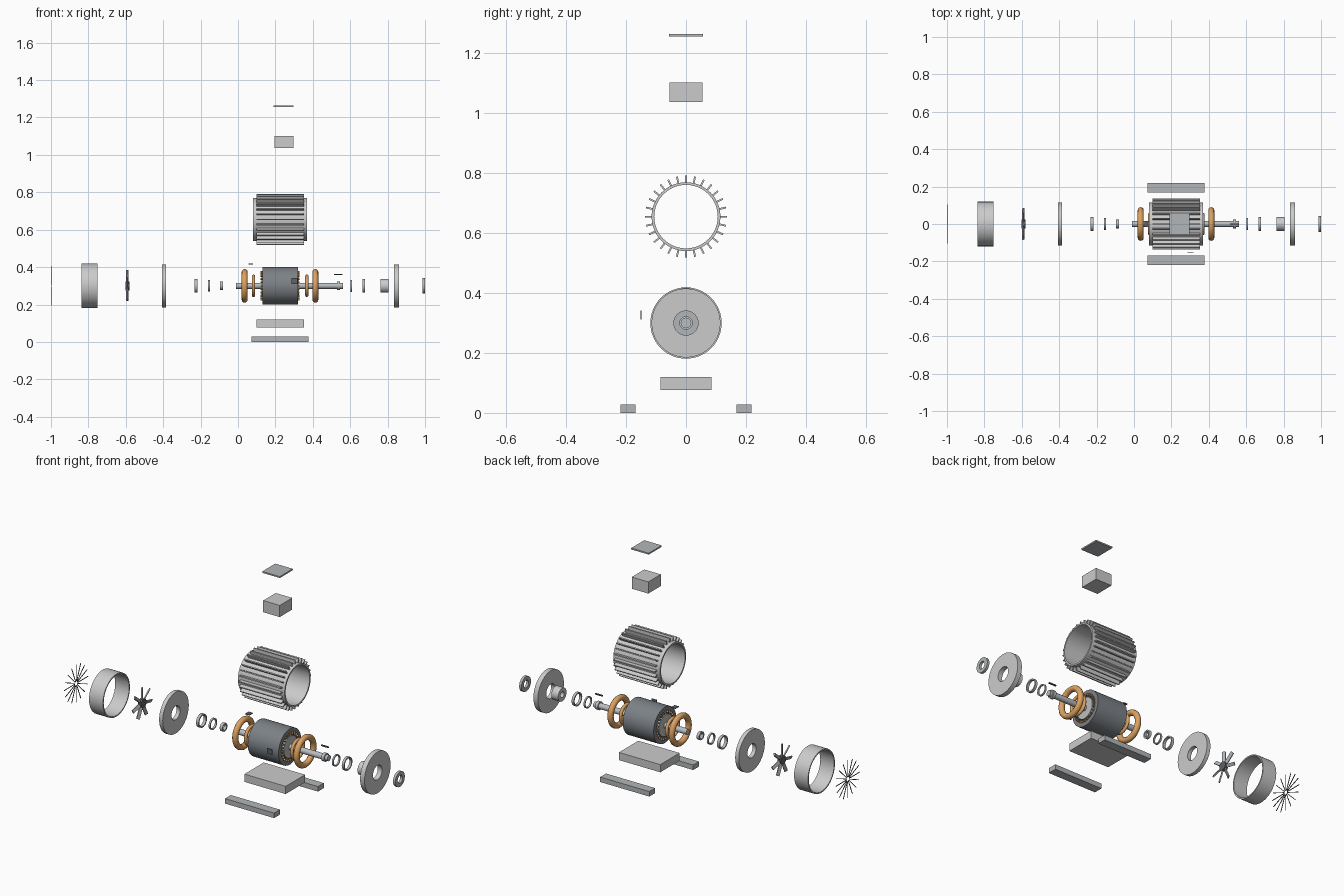
import bpy, bmesh, math
from mathutils import Matrix

if "Cube" in bpy.data.objects:
    bpy.data.objects.remove(bpy.data.objects["Cube"])

AX = 0.30  # height of the motor axis


def mat(name, c):
    m = bpy.data.materials.new(name)
    m.diffuse_color = (*c, 1)
    m.use_nodes = True
    m.node_tree.nodes["Principled BSDF"].inputs["Base Color"].default_value = m.diffuse_color
    return m


COPPER = mat("copper", (0.72, 0.36, 0.12))
IRON = mat("dark_iron", (0.20, 0.22, 0.24))
STEEL = mat("steel", (0.50, 0.52, 0.54))
PAINT = mat("grey_paint", (0.45, 0.47, 0.48))
BLACK = mat("black", (0.12, 0.12, 0.13))


def finish(name, bm, m=None, smooth=True):
    bmesh.ops.recalc_face_normals(bm, faces=bm.faces)
    me = bpy.data.meshes.new(name)
    bm.to_mesh(me)
    bm.free()
    ob = bpy.data.objects.new(name, me)
    bpy.context.collection.objects.link(ob)
    if m:
        me.materials.append(m)
    if smooth:
        bpy.context.view_layer.objects.active = ob
        ob.select_set(True)
        bpy.ops.object.shade_smooth_by_angle(angle=math.radians(35))
        ob.select_set(False)
    return ob


def lathe(name, prof, m=None, z=AX, n=48, closed=True):
    """Revolve an (x, radius) profile about the motor axis."""
    bm = bmesh.new()
    rings = []
    for i in range(n):
        a = 2 * math.pi * i / n
        rings.append([bm.verts.new((x, r * math.sin(a), z + r * math.cos(a))) for x, r in prof])
    k = len(prof)
    for i in range(n):
        p, q = rings[i], rings[(i + 1) % n]
        for j in range(k if closed else k - 1):
            bm.faces.new((p[j], p[(j + 1) % k], q[(j + 1) % k], q[j]))
    bmesh.ops.remove_doubles(bm, verts=bm.verts, dist=1e-6)
    return finish(name, bm, m)


def ring(name, x0, x1, ro, ri, m=None, **kw):
    return lathe(name, [(x0, ri), (x0, ro), (x1, ro), (x1, ri)], m, **kw)


def rod(name, x0, x1, r, m=None, **kw):
    return lathe(name, [(x0, 0), (x0, r), (x1, r), (x1, 0)], m, closed=False, **kw)


def torus(name, x, major, minor, m):
    c = [(x + minor * math.cos(t * math.pi / 6), major + minor * math.sin(t * math.pi / 6)) for t in range(12)]
    return lathe(name, c, m)


def add_box(bm, lo, hi, M=Matrix()):
    size = [h - l for l, h in zip(lo, hi)]
    mid = [(h + l) / 2 for l, h in zip(lo, hi)]
    bmesh.ops.create_cube(bm, size=1, matrix=M @ Matrix.Translation(mid) @ Matrix.Diagonal((*size, 1)))


def box(name, lo, hi, m=None):
    bm = bmesh.new()
    add_box(bm, lo, hi)
    return finish(name, bm, m, False)


def radial(name, n, lo, hi, m=None, z=AX, twist=0):
    """Repeat a box around the axis; its local z points outwards."""
    bm = bmesh.new()
    for i in range(n):
        M = Matrix.Translation((0, 0, z)) @ Matrix.Rotation(2 * math.pi * i / n, 4, 'X')
        add_box(bm, lo, hi, M @ Matrix.Translation(((lo[0] + hi[0]) / 2, 0, 0)) @ Matrix.Rotation(twist, 4, 'Z')
                @ Matrix.Translation((-(lo[0] + hi[0]) / 2, 0, 0)))
    return finish(name, bm, m, False)


# Fan end: grille, cover, fan and end bell
radial("fan_grille", 16, (-1.0, -0.0015, 0.012), (-0.997, 0.0015, 0.105), BLACK)
ring("fan_cover", -0.836, -0.75, 0.119, 0.112)
rod("fan_hub", -0.601, -0.581, 0.024, BLACK, n=32)
radial("fan_blades", 7, (-0.595, -0.009, 0.018), (-0.588, 0.009, 0.085), PAINT, twist=0.5)
ring("rear_end_bell", -0.406, -0.384, 0.115, 0.038)

# Bearings, seals and retaining rings on both sides
ring("rear_bearing_cap", -0.233, -0.217, 0.037, 0.030, STEEL)
ring("rear_seal", -0.160, -0.150, 0.031, 0.025, STEEL)
ring("rear_bearing", -0.097, -0.081, 0.023, 0.015, STEEL)
ring("front_bearing", 0.529, 0.546, 0.023, 0.015, STEEL)
ring("front_seal", 0.601, 0.610, 0.032, 0.026, STEEL)
ring("front_bearing_cap", 0.666, 0.680, 0.037, 0.030, STEEL)

# Rotor, stator and windings
rod("shaft", -0.012, 0.562, 0.016, STEEL, n=32)
rod("rotor", 0.125, 0.325, 0.060, STEEL)
ring("stator_core", 0.13, 0.32, 0.100, 0.074, IRON)
radial("stator_teeth", 24, (0.13, -0.004, 0.062), (0.32, 0.004, 0.078), IRON)
radial("slot_windings", 24, (0.121, -0.003, 0.068), (0.329, 0.003, 0.078), COPPER).rotation_euler = (0, 0, 0)
for side, s in (("rear", -1), ("front", 1)):
    torus(side + "_coil", 0.2245 + s * 0.189, 0.074, 0.016, COPPER)
    torus(side + "_rotor_ring", 0.2255 + s * 0.1425, 0.051, 0.009, COPPER)

# Keys and plate
box("shaft_key", (0.514, -0.004, 0.357), (0.560, 0.004, 0.363), BLACK)
box("lifting_plate", (0.055, -0.015, 0.415), (0.081, 0.015, 0.419), BLACK)
box("rating_plate", (0.286, -0.152, 0.311), (0.317, -0.149, 0.341), BLACK)

# Drive end: boss, end bell and flange ring
ring("front_boss", 0.763, 0.805, 0.037, 0.016)
ring("front_end_bell", 0.834, 0.861, 0.115, 0.040)
ring("outer_seal", 0.986, 1.0, 0.042, 0.021, PAINT)

# Finned housing
ring("housing", 0.080, 0.368, 0.115, 0.106, z=0.655)
radial("cooling_fins", 28, (0.099, -0.003, 0.113), (0.354, 0.003, 0.137), z=0.655)

# Terminal box and lid
box("terminal_box", (0.194, -0.055, 1.037), (0.296, 0.055, 1.102))
box("terminal_lid", (0.190, -0.057, 1.256), (0.298, 0.057, 1.264), PAINT)

# Base and feet
box("base_plate", (0.099, -0.085, 0.077), (0.354, 0.085, 0.120))
for side, s in (("front", -1), ("rear", 1)):
    y = sorted((s * 0.168, s * 0.219))
    box(side + "_foot", (0.073, y[0], 0.0), (0.376, y[1], 0.028), PAINT)
